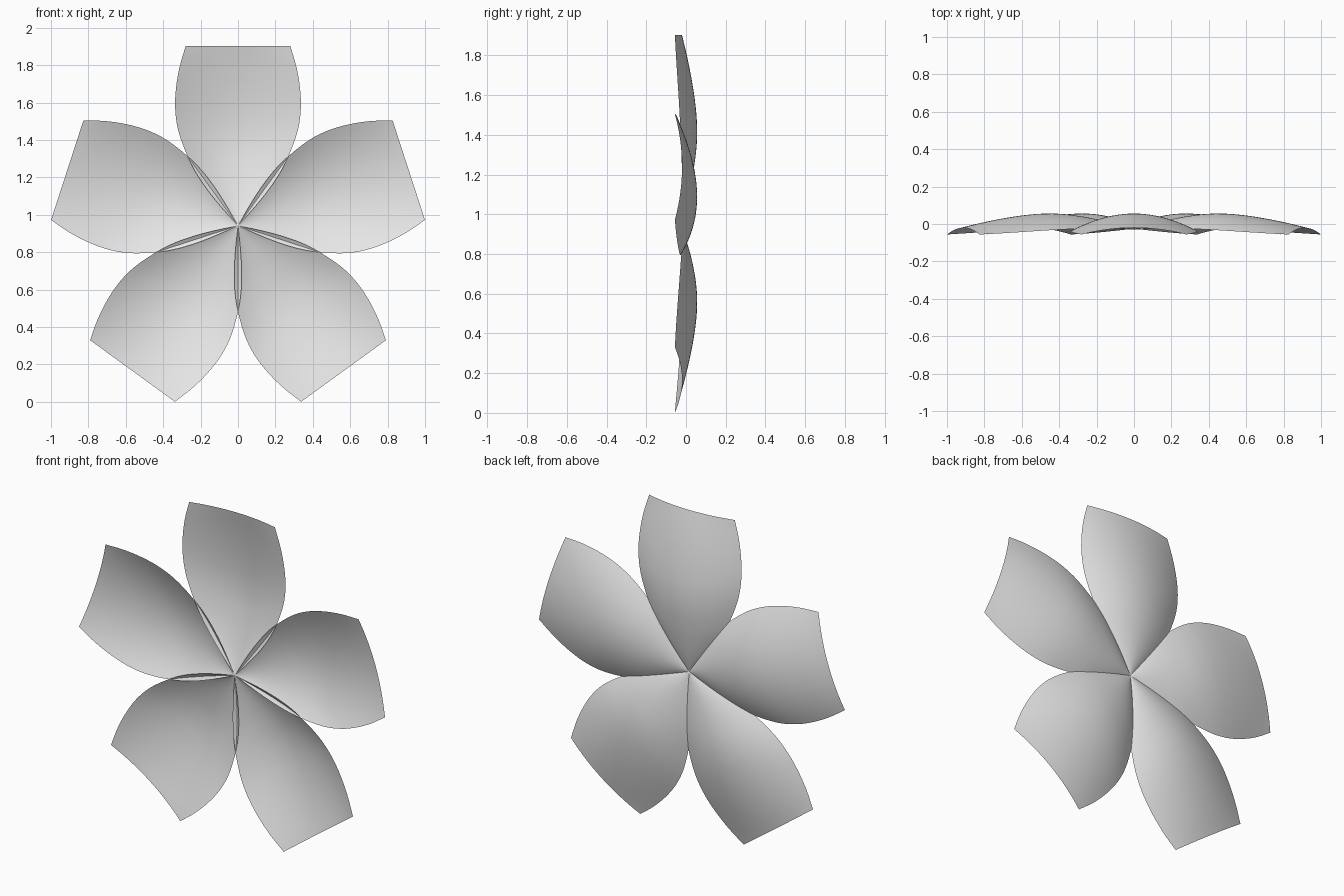
import bpy, bmesh, math

cube = bpy.data.objects.get("Cube")
if cube:
    bpy.data.objects.remove(cube, do_unlink=True)

CENTRE_Z = 0.942
PETALS = 5
STEPS = 4     # subdivisions between profile stations
ACROSS = 24   # columns across a petal

# Petal profile: distance from centre, half width, ridge depth, rim depth
PROFILE = [
    (0.0, 0.0, -0.03, -0.03),
    (0.1, 0.09, 0.0, -0.024),
    (0.2, 0.17, 0.023, -0.021),
    (0.3, 0.235, 0.041, -0.021),
    (0.41, 0.286, 0.054, -0.025),
    (0.52, 0.322, 0.055, -0.03),
    (0.63, 0.336, 0.045, -0.036),
    (0.74, 0.331, 0.028, -0.043),
    (0.85, 0.312, 0.006, -0.05),
    (0.96, 0.28, -0.02, -0.056),
]

grey = bpy.data.materials.new("soft_grey")
grey.use_nodes = True
colour = (0.8, 0.8, 0.8, 1)
grey.diffuse_color = colour
grey.node_tree.nodes["Principled BSDF"].inputs["Base Color"].default_value = colour


def smooth_profile(points):
    """Pass a smooth curve through the profile stations."""
    first = [2 * a - b for a, b in zip(points[0], points[1])]
    last = [2 * a - b for a, b in zip(points[-1], points[-2])]
    pts = [first, *points, last]
    out = []
    for i in range(1, len(pts) - 2):
        for s in range(STEPS):
            t = s / STEPS
            out.append([b + 0.5 * t * (c - a + t * (2*a - 5*b + 4*c - d + t * (3*(b - c) + d - a)))
                        for a, b, c, d in zip(*pts[i - 1:i + 3])])
    return out + [points[-1]]


def petal_mesh():
    """Cupped open shell, hollow side to the front, pointing up from the centre."""
    bm = bmesh.new()
    rows = []
    for r, w, ridge, rim in smooth_profile(PROFILE):
        row = []
        for j in range(ACROSS + 1):
            u = 2 * j / ACROSS - 1
            row.append(bm.verts.new((u * w, ridge + (rim - ridge) * u * u, r)))
        rows.append(row)
    for low, high in zip(rows, rows[1:]):
        for j in range(ACROSS):
            bm.faces.new((low[j], low[j + 1], high[j + 1], high[j]))
    # Close the petal to a point at the centre
    bmesh.ops.remove_doubles(bm, verts=rows[0], dist=0.0001)
    for f in bm.faces:
        f.smooth = True
    mesh = bpy.data.meshes.new("petal")
    bm.to_mesh(mesh)
    bm.free()
    mesh.materials.append(grey)
    return mesh


# Five identical petals around the centre
mesh = petal_mesh()
for i in range(PETALS):
    petal = bpy.data.objects.new(f"petal_{i + 1}", mesh)
    petal.location = (0, 0, CENTRE_Z)
    petal.rotation_euler = (0, i * math.tau / PETALS, 0)
    bpy.context.collection.objects.link(petal)
